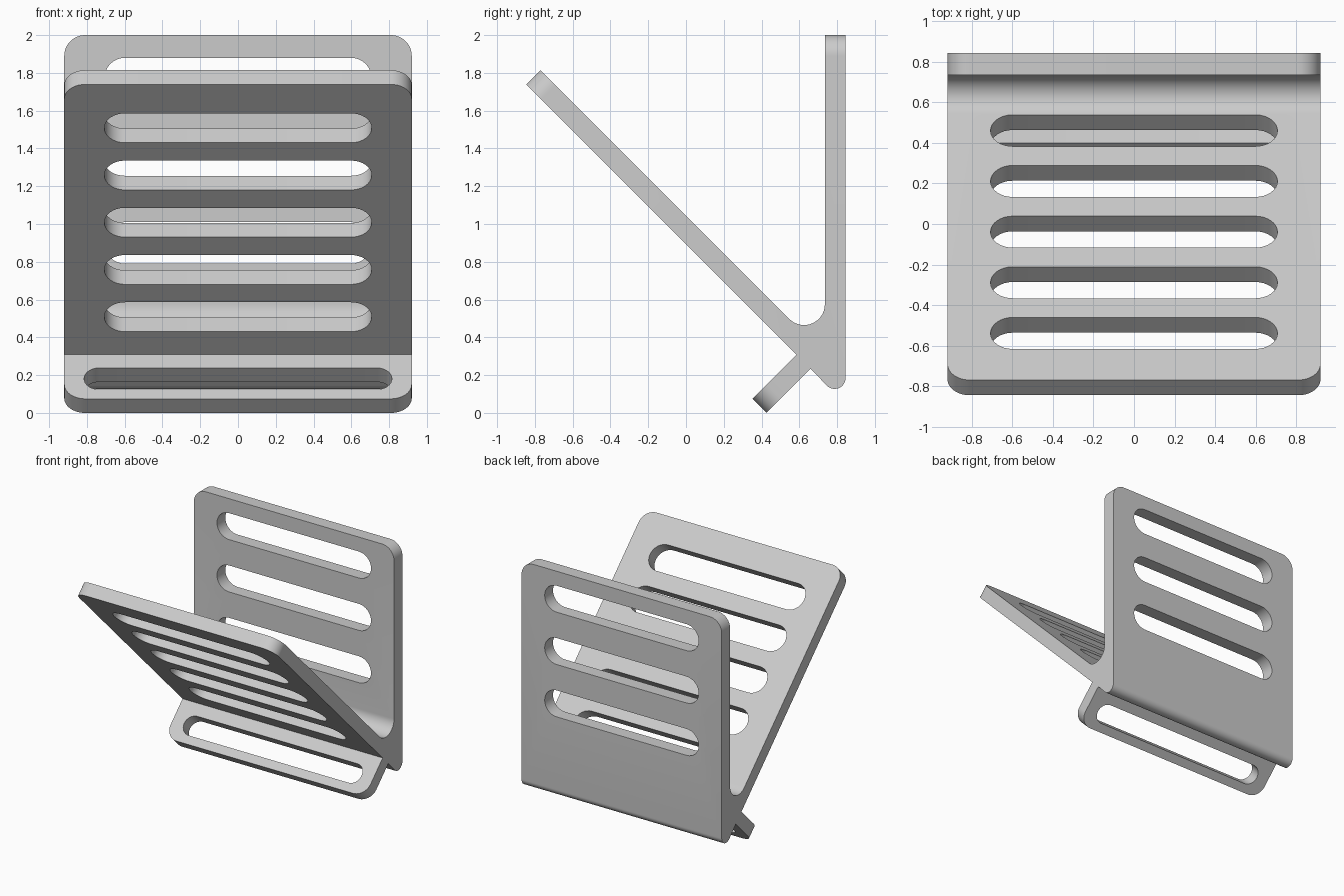
import bpy, bmesh
from math import cos, sin, radians, pi
from mathutils import Matrix

if "Cube" in bpy.data.objects:
    bpy.data.objects.remove(bpy.data.objects["Cube"])

W = 0.92          # half width
R = 0.11          # plate corner radius


def arc(cy, cz, r, a0, a1, n):
    return [(cy + r * cos(radians(a0 + (a1 - a0) * i / n)),
             cz + r * sin(radians(a0 + (a1 - a0) * i / n))) for i in range(n + 1)]


def make_object(name, bm):
    bmesh.ops.recalc_face_normals(bm, faces=bm.faces)
    me = bpy.data.meshes.new(name)
    bm.to_mesh(me)
    bm.free()
    ob = bpy.data.objects.new(name, me)
    bpy.context.collection.objects.link(ob)
    return ob


def add_slot(bm, y, z, half_len, r, tilt, depth=0.24, n=16):
    """Stadium prism along x, its axis (local y) tilted about x."""
    m = Matrix.Translation((0, y, z)) @ Matrix.Rotation(radians(tilt), 4, 'X')
    pts = []
    for side, start in ((1, -pi / 2), (-1, pi / 2)):
        for i in range(n + 1):
            a = start + pi * i / n
            pts.append((side * (half_len - r) + r * cos(a), r * sin(a)))
    rings = [[bm.verts.new(m @ Matrix.Translation((x, d, h)).to_translation())
              for x, h in pts] for d in (-depth / 2, depth / 2)]
    bm.faces.new(rings[0])
    bm.faces.new(rings[1][::-1])
    for i in range(len(pts)):
        j = (i + 1) % len(pts)
        bm.faces.new((rings[0][i], rings[1][i], rings[1][j], rings[0][j]))


# Side profile (y, z): back plate, leaning rest and front lip in one outline
tips = [(0.845, 2.0), (0.735, 2.0),            # back plate top
        (-0.77, 1.814), (-0.845, 1.739),       # leaning rest top
        (0.3515, 0.0745), (0.426, 0.0)]        # lip end
profile = (tips[0:2] + arc(0.625, 0.575, 0.11, 0, -135, 20) + tips[2:4]
           + [(0.5855, 0.3085)] + tips[4:6] + [(0.66, 0.234)]
           + arc(0.787, 0.185, 0.058, -135, 0, 14))

bm = bmesh.new()
left = [bm.verts.new((-W, y, z)) for y, z in profile]
right = [bm.verts.new((W, y, z)) for y, z in profile]
bm.faces.new(left)
bm.faces.new(right[::-1])
for i in range(len(profile)):
    j = (i + 1) % len(profile)
    bm.faces.new((left[i], right[i], right[j], left[j]))
bmesh.ops.recalc_face_normals(bm, faces=bm.faces)

# Round the outer corners of the three plates
corner_edges = []
for a, b in zip(tips[0::2], tips[1::2]):
    i, j = profile.index(a), profile.index(b)
    for side in (left, right):
        corner_edges.append(bm.edges.get((side[i], side[j])))
bmesh.ops.bevel(bm, geom=corner_edges, offset=R, offset_type='OFFSET',
                segments=12, profile=0.5, affect='EDGES')
stand = make_object("stand_body", bm)

# Slot cutters: five in the rest, three in the back plate, one in the lip
bm = bmesh.new()
for k in range(5):
    z = 0.508 + 0.25 * k
    add_slot(bm, 0.894 - z + 0.037, z + 0.037, 0.708, 0.11, 45)
for k in range(3):
    add_slot(bm, 0.79, 0.9 + 0.435 * k, 0.708, 0.11, 0)
add_slot(bm, 0.495, 0.144, 0.815, 0.081, -45)
cutter = make_object("slot_cutter", bm)
cutter.hide_render = True

mod = stand.modifiers.new("slots", 'BOOLEAN')
mod.operation = 'DIFFERENCE'
mod.solver = 'EXACT'
mod.object = cutter
bpy.context.view_layer.objects.active = stand
stand.select_set(True)
bpy.ops.object.modifier_apply(modifier=mod.name)
bpy.data.objects.remove(cutter)
bpy.ops.object.shade_smooth_by_angle(angle=radians(30))
